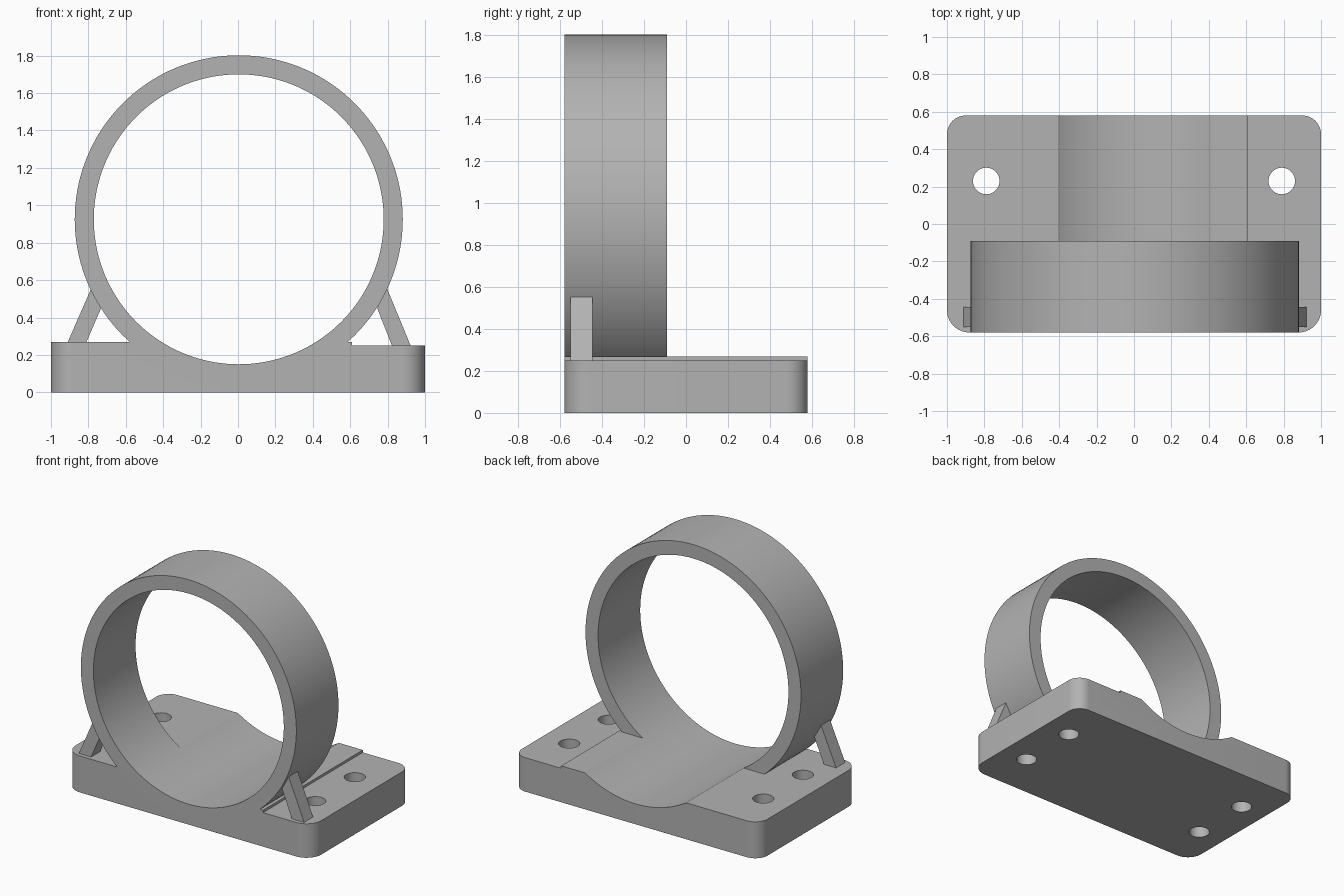
import bpy, bmesh, math
from mathutils import Vector

if "Cube" in bpy.data.objects:
    bpy.data.objects.remove(bpy.data.objects["Cube"], do_unlink=True)

GREY = (0.45, 0.45, 0.45, 1)
grey = bpy.data.materials.new("light_grey")
grey.use_nodes = True
grey.diffuse_color = GREY
grey.node_tree.nodes["Principled BSDF"].inputs["Base Color"].default_value = GREY

# Main dimensions
FRONT, BACK, RING_BACK = -0.58, 0.58, -0.09
TOP, PAD_TOP, STEP_X = 0.268, 0.25, 0.61
AXIS_X, AXIS_Z, OUTER, BORE = 0.004, 0.925, 0.877, 0.775


def prism(name, outline, direction):
    """Extrude a closed 3D outline along a vector into a solid."""
    bm = bmesh.new()
    face = bm.faces.new([bm.verts.new(p) for p in outline])
    extruded = bmesh.ops.extrude_face_region(bm, geom=[face])["geom"]
    verts = [v for v in extruded if isinstance(v, bmesh.types.BMVert)]
    bmesh.ops.translate(bm, verts=verts, vec=Vector(direction))
    bmesh.ops.recalc_face_normals(bm, faces=bm.faces)
    mesh = bpy.data.meshes.new(name)
    bm.to_mesh(mesh)
    bm.free()
    mesh.materials.append(grey)
    obj = bpy.data.objects.new(name, mesh)
    bpy.context.collection.objects.link(obj)
    return obj


def circle(radius, count):
    angles = [2 * math.pi * i / count for i in range(count)]
    return [(radius * math.cos(a), radius * math.sin(a)) for a in angles]


def disc_y(name, radius, y0, y1):
    outline = [(AXIS_X + u, y0, AXIS_Z + w) for u, w in circle(radius, 144)]
    return prism(name, outline, (0, y1 - y0, 0))


def combine(target, other, operation):
    """Apply a boolean and discard the second solid."""
    mod = target.modifiers.new("combine", "BOOLEAN")
    mod.operation, mod.solver, mod.object = operation, "EXACT", other
    bpy.context.view_layer.objects.active = target
    bpy.ops.object.modifier_apply(modifier=mod.name)
    bpy.data.objects.remove(other, do_unlink=True)


# Base plate with rounded vertical corners
outline = []
corners = [(1, BACK, 0.1), (-1, BACK, 0.1), (-1, FRONT, 0.12), (1, FRONT, 0.12)]
for quarter, (x, y, r) in enumerate(corners):
    cx, cy = x - math.copysign(r, x), y - math.copysign(r, y)
    for i in range(13):
        a = math.pi / 2 * (quarter + i / 12)
        outline.append((cx + r * math.cos(a), cy + r * math.sin(a), 0))
mount = prism("ring_mount", outline, (0, 0, TOP))

# Lowered pad on the model's left
pad = [(STEP_X, -1, PAD_TOP), (2, -1, PAD_TOP), (2, 1, PAD_TOP), (STEP_X, 1, PAD_TOP)]
combine(mount, prism("pad_cutter", pad, (0, 0, 1)), "DIFFERENCE")

# Ring body, then the bore that also hollows the cradle behind it
combine(mount, disc_y("ring_body", OUTER, FRONT, RING_BACK), "UNION")
combine(mount, disc_y("bore_cutter", BORE, -1, 1), "DIFFERENCE")

# Four screw holes through the base
for x in (-0.79, 0.79):
    for y in (-0.23, 0.23):
        hole = [(x + u, y + v, -0.1) for u, v in circle(0.071, 40)]
        combine(mount, prism("hole_cutter", hole, (0, 0, 0.45)), "DIFFERENCE")

# Slanted struts bracing the ring
struts = []
for name, side, foot in (("left_strut", 1, PAD_TOP), ("right_strut", -1, TOP)):
    shift = 0.012 if side > 0 else 0
    profile = [(0.915, foot - 0.01), (0.815, foot - 0.01), (0.732, 0.45), (0.785, 0.555)]
    outline = [(side * (x + shift), -0.55, z) for x, z in profile]
    struts.append(prism(name, outline, (0, 0.105, 0)))

# Smooth the curved walls and keep the rims crisp
bpy.ops.object.select_all(action="DESELECT")
mount.select_set(True)
bpy.context.view_layer.objects.active = mount
bpy.ops.object.shade_smooth_by_angle(angle=math.radians(25))
